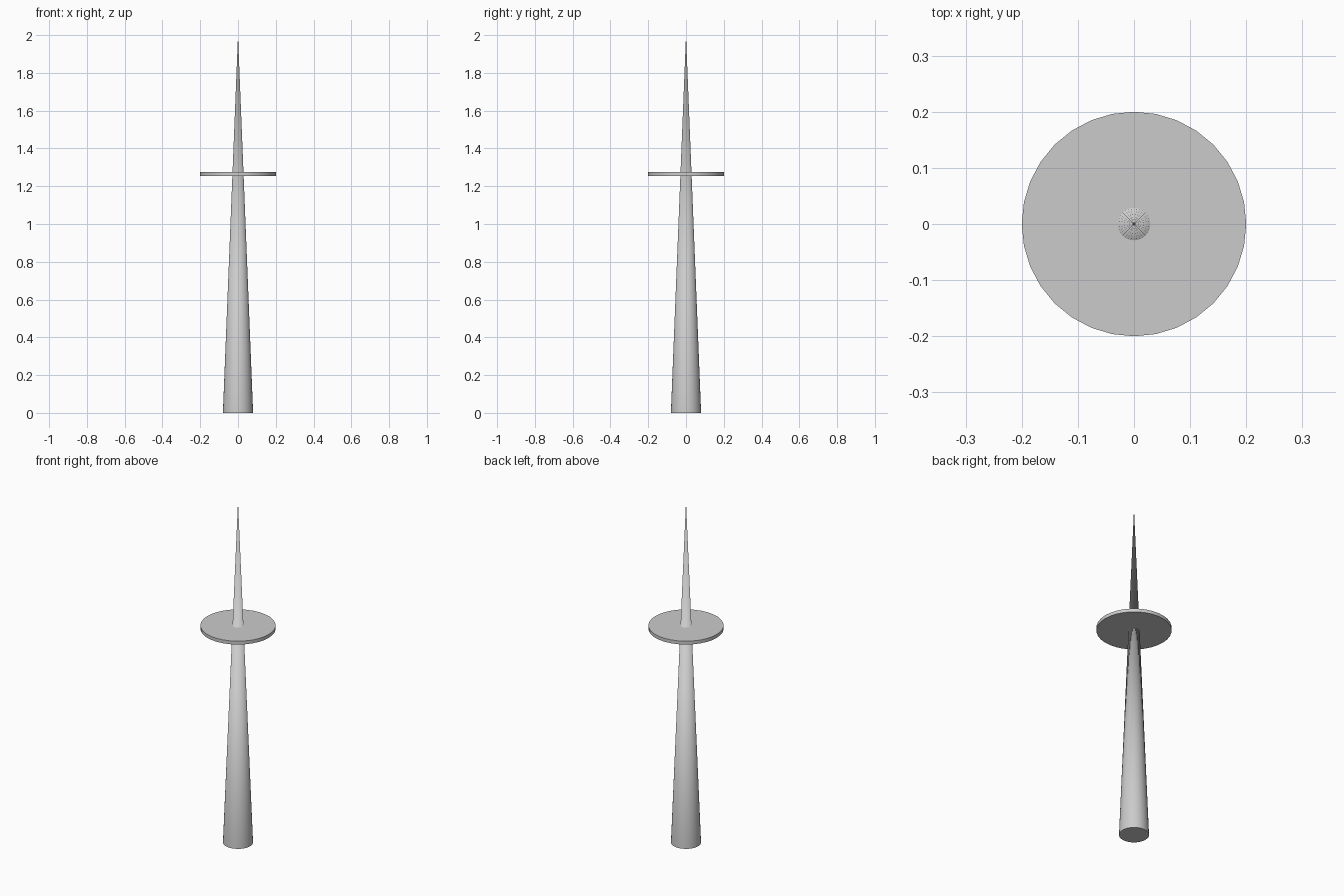
import bpy
import math

cube = bpy.data.objects.get("Cube")
if cube:
    bpy.data.objects.remove(cube, do_unlink=True)

# Single plain grey material
grey = bpy.data.materials.new("light_grey")
grey.use_nodes = True
colour = (0.6, 0.6, 0.6, 1.0)
grey.diffuse_color = colour
grey.node_tree.nodes["Principled BSDF"].inputs["Base Color"].default_value = colour


def round_part(name, bottom_radius, top_radius, z_low, z_high):
    bpy.ops.mesh.primitive_cone_add(
        vertices=32, radius1=bottom_radius, radius2=top_radius,
        depth=z_high - z_low, location=(0, 0, (z_low + z_high) / 2))
    part = bpy.context.object
    part.name = name
    part.data.materials.append(grey)
    bpy.ops.object.shade_smooth_by_angle(angle=math.radians(30))
    return part


# Tall tapering spire
round_part("spire", 0.08, 0.0, 0.0, 2.0)

# Thin round platform around the spire
round_part("disc_platform", 0.2, 0.2, 1.254, 1.274)
